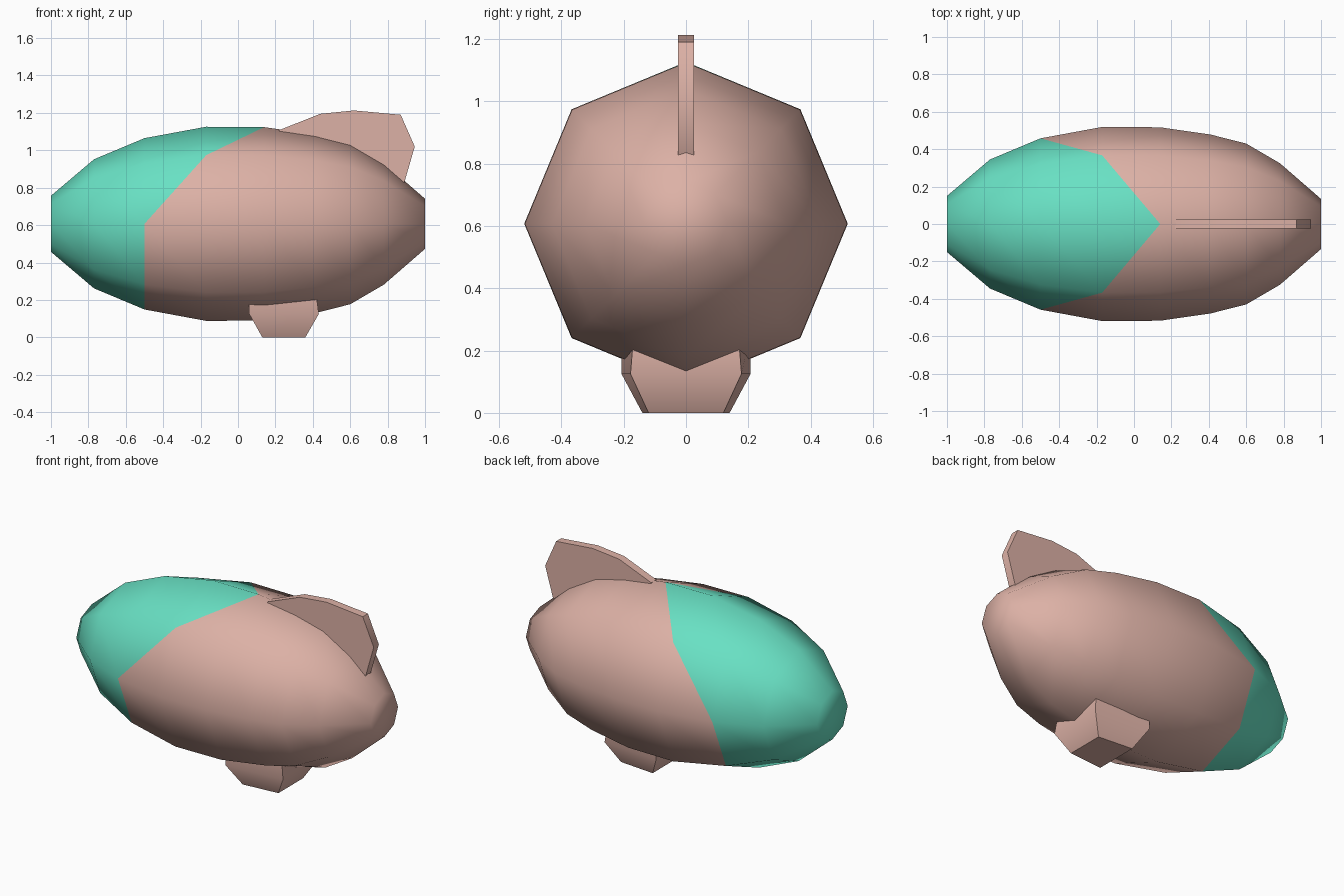
import bpy, bmesh, math

if "Cube" in bpy.data.objects:
    bpy.data.objects.remove(bpy.data.objects["Cube"])

ZC = 0.607


def material(name, color):
    m = bpy.data.materials.new(name)
    m.diffuse_color = (*color, 1)
    m.use_nodes = True
    m.node_tree.nodes["Principled BSDF"].inputs["Base Color"].default_value = m.diffuse_color
    return m


pink = material("pink", (0.72, 0.44, 0.38))
green = material("green", (0.14, 0.75, 0.55))


def make_object(name, bm, mats, angle=None):
    bmesh.ops.recalc_face_normals(bm, faces=bm.faces[:])
    me = bpy.data.meshes.new(name)
    bm.to_mesh(me)
    bm.free()
    for m in mats:
        me.materials.append(m)
    ob = bpy.data.objects.new(name, me)
    bpy.context.collection.objects.link(ob)
    bpy.ops.object.select_all(action='DESELECT')
    ob.select_set(True)
    bpy.context.view_layer.objects.active = ob
    if angle is None:
        bpy.ops.object.shade_smooth()
    else:
        bpy.ops.object.shade_smooth_by_angle(angle=math.radians(angle))
    return ob


def loft(bm, rings):
    loops = [[bm.verts.new(p) for p in r] for r in rings]
    n = len(loops[0])
    for a, b in zip(loops, loops[1:]):
        for i in range(n):
            j = (i + 1) % n
            bm.faces.new((a[i], a[j], b[j], b[i]))
    bm.faces.new(loops[0][::-1])
    bm.faces.new(loops[-1])


# eight-sided hull; the nose colour runs back diagonally over the top
stations = [(-1, .15), (-.77, .345), (-.5, .458), (-.17, .519), (.14, .517),
            (.41, .478), (.6, .43), (.78, .325), (1, .134)]
bm = bmesh.new()
rings = []
for x, r in stations:
    rings.append([bm.verts.new((x, r * math.cos(k * math.pi / 4),
                                ZC + r * math.sin(k * math.pi / 4)))
                  for k in range(8)])


def face(verts, is_green):
    bm.faces.new(verts).material_index = int(is_green)


limit = [2, 3, 4, 3, 2, 2, 2, 2]   # last green ring along each of the 8 edges
for s, (a, b) in enumerate(zip(rings, rings[1:])):
    for i in range(8):
        j = (i + 1) % 8
        gi, gj = limit[i] > s, limit[j] > s
        if gi == gj:
            face((a[i], a[j], b[j], b[i]), gi)
        elif gi:
            face((a[i], a[j], b[i]), True)
            face((a[j], b[j], b[i]), False)
        else:
            face((a[i], a[j], b[j]), True)
            face((a[i], b[j], b[i]), False)
face(rings[0], True)
face(rings[-1], False)
make_object("hull", bm, [pink, green])

# tail fin
profile = [(.22, 1.08), (.22, 1.108), (.44, 1.195), (.62, 1.213), (.87, 1.19),
           (.945, 1.02), (.89, .83), (.87, .79)]
bm = bmesh.new()
loft(bm, [[(x, y, z) for x, z in profile] for y in (-.025, .025)])
make_object("tail_fin", bm, [pink], 40)

# gondola, narrowing towards the tail and the bottom
bm = bmesh.new()
tiers = [(0, .13, .36, .14, .12), (.125, .06, .432, .207, .178),
         (.25, .06, .415, .207, .168)]
loft(bm, [[(x0, -w0, z), (x1, -w1, z), (x1, w1, z), (x0, w0, z)]
          for z, x0, x1, w0, w1 in tiers])
make_object("gondola", bm, [pink], 40)
